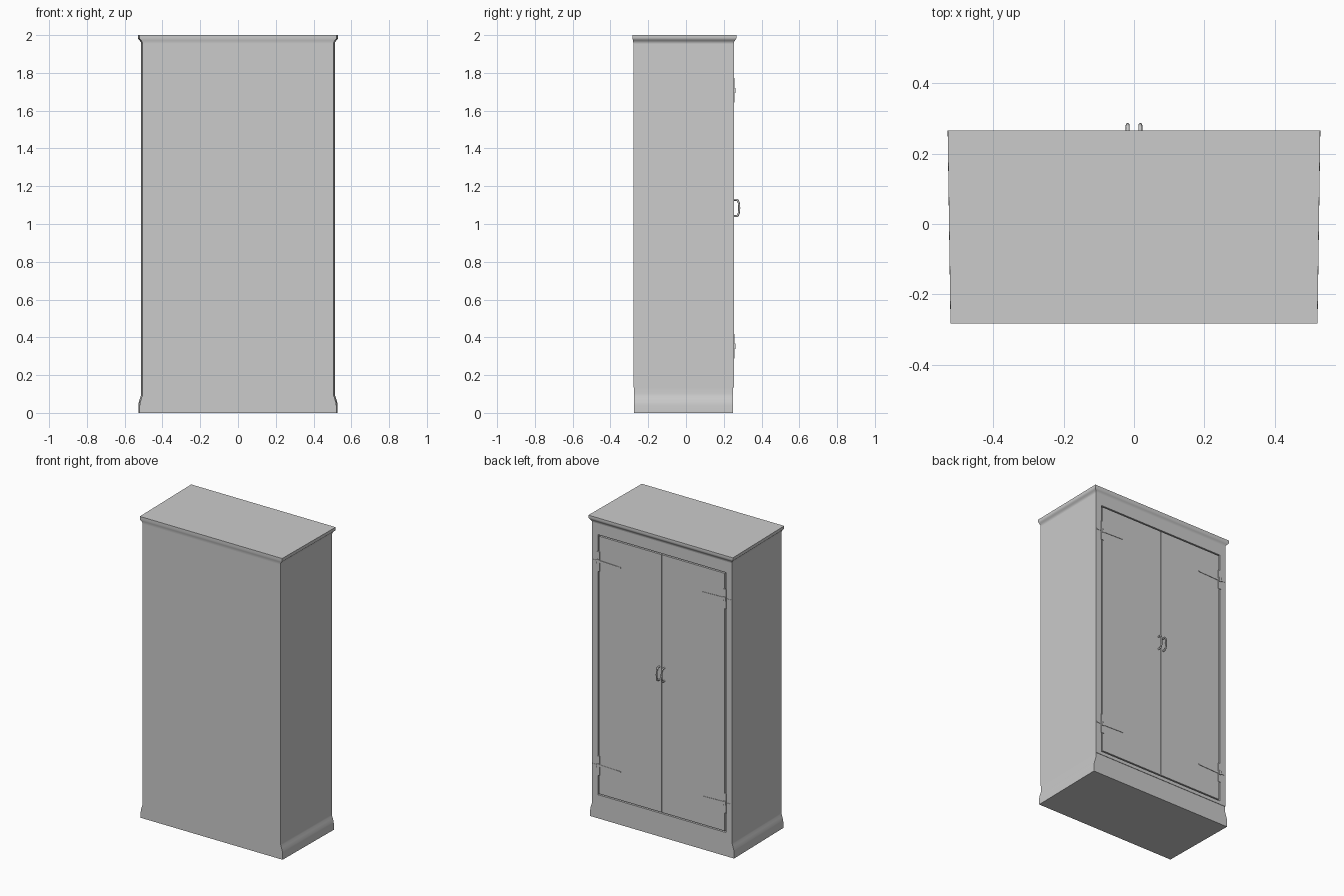
import bpy, bmesh, math
from mathutils import Vector

if "Cube" in bpy.data.objects:
    bpy.data.objects.remove(bpy.data.objects["Cube"])

BACK, FRONT = 0.253, -0.279   # body faces in y (doors are on the +y face)


def taper(x, y):
    """The whole cabinet is slightly narrower towards -y."""
    return x * (1 - 0.015 * (0.266 - y) / 0.549)


def finish(name, bm, smooth=False):
    for v in bm.verts:
        v.co.x = taper(v.co.x, v.co.y)
    bmesh.ops.recalc_face_normals(bm, faces=bm.faces)
    me = bpy.data.meshes.new(name)
    bm.to_mesh(me)
    bm.free()
    ob = bpy.data.objects.new(name, me)
    bpy.context.collection.objects.link(ob)
    if smooth:
        bpy.ops.object.select_all(action='DESELECT')
        bpy.context.view_layer.objects.active = ob
        ob.select_set(True)
        bpy.ops.object.shade_smooth_by_angle(angle=math.radians(35))
    return ob


def box(name, x0, x1, y0, y1, z0, z1):
    bm = bmesh.new()
    bmesh.ops.create_cube(bm, size=1)
    for v in bm.verts:
        v.co = Vector((x1 if v.co.x > 0 else x0,
                       y1 if v.co.y > 0 else y0,
                       z1 if v.co.z > 0 else z0))
    return finish(name, bm)


def stack(name, rows):
    """Closed loft of rectangles, each row (half width, y front, y back, z)."""
    bm = bmesh.new()
    rings = [[bm.verts.new(p) for p in ((-w, a, z), (w, a, z), (w, b, z), (-w, b, z))]
             for w, a, b, z in rows]
    for r, s in zip(rings, rings[1:]):
        for i in range(4):
            j = (i + 1) % 4
            bm.faces.new((r[i], r[j], s[j], s[i]))
    bm.faces.new(rings[0][::-1])
    bm.faces.new(rings[-1])
    return finish(name, bm, True)


def prism(name, pts, y0, y1):
    """Flat xz outline extruded along y."""
    bm = bmesh.new()
    f = bm.faces.new([bm.verts.new((x, y0, z)) for x, z in pts])
    ext = bmesh.ops.extrude_face_region(bm, geom=[f])['geom']
    for v in ext:
        if isinstance(v, bmesh.types.BMVert):
            v.co.y = y1
    return finish(name, bm)


# Plinth, flared to the sides only
stack("plinth", [(w, -0.276, 0.25, z) for w, z in (
    (0.528, 0), (0.528, 0.04), (0.526, 0.055), (0.520, 0.075),
    (0.515, 0.09), (0.513, 0.10), (0.513, 0.135))])

# Carcass behind the doors
box("carcass", -0.513, 0.513, FRONT, 0.238, 0.135, 1.957)

# Door frame
DX, Z0, Z1 = 0.469, 0.158, 1.882
for s, side in ((-1, "left"), (1, "right")):
    a, b = sorted((s * DX, s * 0.513))
    box(side + "_stile", a, b, 0.238, BACK, 0.135, 1.957)
box("bottom_rail", -DX, DX, 0.238, BACK, 0.135, Z0)
box("top_rail", -DX, DX, 0.238, BACK, Z1, 1.957)

# Cornice moulding
crown = [(0, 1.955), (0.05, 1.96), (0.2, 1.966), (0.5, 1.972), (0.8, 1.977),
         (0.97, 1.983), (1, 1.99), (0.98, 2.0)]
stack("cornice", [(0.513 + 0.017 * t, FRONT - 0.004 * t, BACK + 0.0135 * t, z)
                  for t, z in crown])

# Doors, handles and hinges
GAP = 0.008
for s, side in ((-1, "left"), (1, "right")):
    a, b = sorted((s * 0.0008, s * (DX - GAP)))
    box(side + "_door", a, b, 0.238, BACK, Z0 + GAP, Z1 - GAP)

    # D-shaped pull handle
    cu = bpy.data.curves.new(side + "_handle", 'CURVE')
    cu.dimensions = '3D'
    cu.bevel_depth = 0.0055
    cu.bevel_resolution = 2
    cu.use_fill_caps = True
    path = [(0.250, 1.042), (0.268, 1.042), (0.275, 1.046), (0.280, 1.060),
            (0.282, 1.085), (0.280, 1.110), (0.275, 1.124), (0.268, 1.128), (0.250, 1.128)]
    sp = cu.splines.new('POLY')
    sp.points.add(len(path) - 1)
    for p, (y, z) in zip(sp.points, path):
        p.co = (s * 0.018, y, z, 1)
    sp.use_smooth = True
    bpy.context.collection.objects.link(bpy.data.objects.new(side + "_handle", cu))

    for zc, level in ((0.353, "lower"), (1.707, "upper")):
        n = f"{side}_{level}_hinge"
        x = s * (DX - GAP / 2)
        # Upright leaf over the gap
        box(n + "_leaf", *sorted((x - 0.01, x + 0.01)), 0.250, 0.257, zc - 0.065, zc + 0.065)
        # Slim strap running across the door
        prism(n + "_strap", [(x, zc - 0.008), (x, zc + 0.008),
                             (x - s * 0.165, zc + 0.003), (x - s * 0.165, zc - 0.003)],
              0.250, 0.256)
        # Knuckle
        box(n + "_knuckle", x - 0.008, x + 0.008, 0.250, 0.261, zc - 0.014, zc + 0.014)
        # Short tab on the frame
        box(n + "_tab", *sorted((x, s * 0.508)), 0.250, 0.255, zc - 0.004, zc + 0.004)
